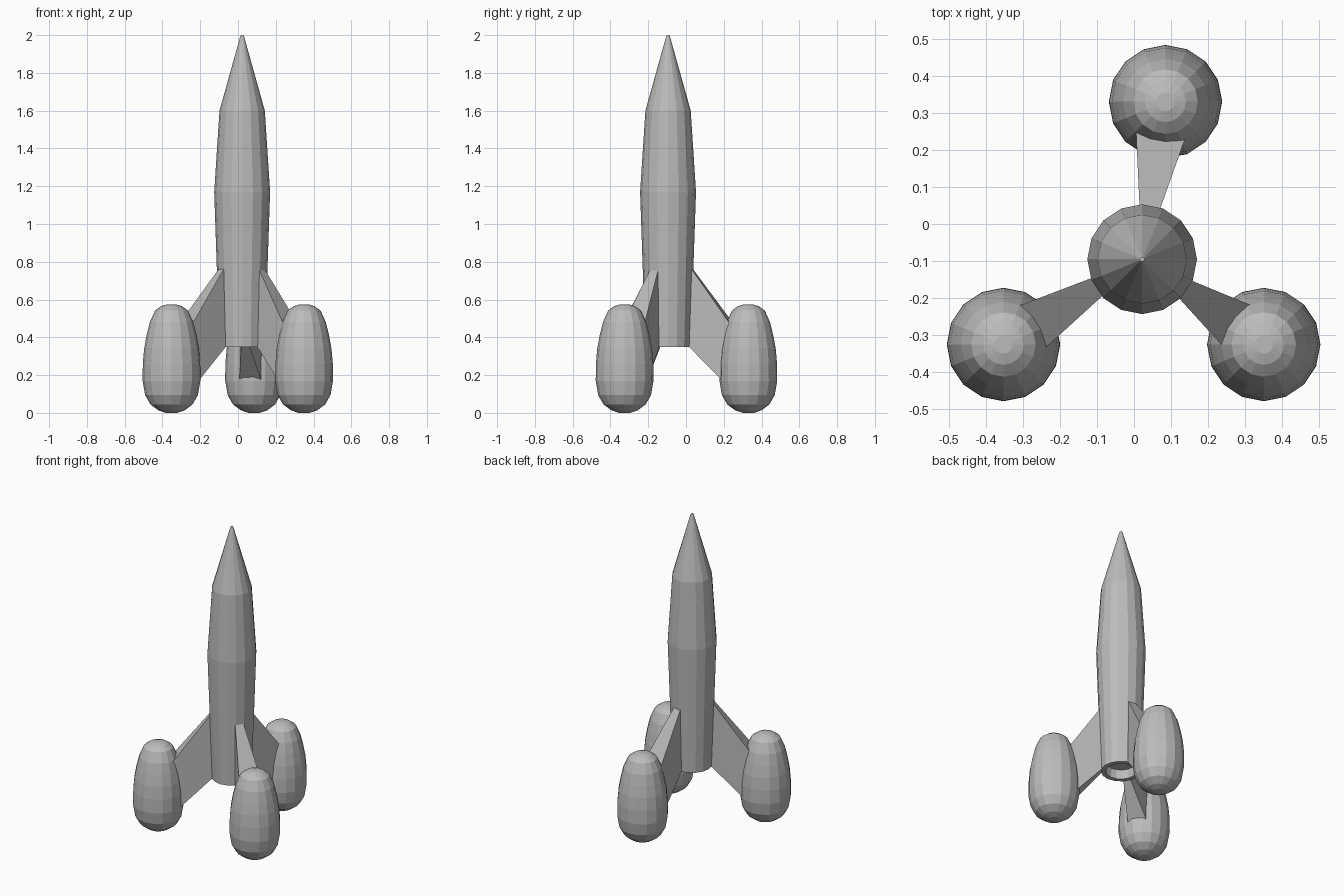
import bpy, bmesh
from math import cos, sin, tau
from mathutils import Vector

cube = bpy.data.objects.get("Cube")
if cube:
    bpy.data.objects.remove(cube, do_unlink=True)

SIDES = 16
AXIS = Vector((0.022, -0.095, 0))

grey = bpy.data.materials.new("plain grey")
grey.use_nodes = True
COLOUR = (0.5, 0.5, 0.5, 1)
grey.diffuse_color = COLOUR
grey.node_tree.nodes["Principled BSDF"].inputs["Base Color"].default_value = COLOUR


def finish(name, bm, location):
    bmesh.ops.recalc_face_normals(bm, faces=bm.faces)
    mesh = bpy.data.meshes.new(name)
    bm.to_mesh(mesh)
    bm.free()
    mesh.materials.append(grey)
    obj = bpy.data.objects.new(name, mesh)
    obj.location = location
    bpy.context.collection.objects.link(obj)
    return obj


def lathe(name, profile, location):
    """Turn (radius, height) points into a closed faceted solid."""
    bm = bmesh.new()
    rings = [[bm.verts.new((r * cos(tau * i / SIDES), r * sin(tau * i / SIDES), z))
              for i in range(SIDES)] for r, z in profile]
    for low, high in zip(rings, rings[1:]):
        for i in range(SIDES):
            j = (i + 1) % SIDES
            bm.faces.new((low[i], low[j], high[j], high[i]))
    bm.faces.new(rings[0])
    bm.faces.new(rings[-1])
    return finish(name, bm, location)


def fin(name, pod):
    """Swept strut that widens from the hull towards its pod."""
    out = (pod - AXIS).normalized()
    side = Vector((-out.y, out.x, 0))
    reach = (pod - AXIS).length - 0.08
    # distance from hull axis, half thickness, lower height, upper height
    sections = [(0.105, 0.021, 0.36, 0.795), (reach, 0.069, 0.12, 0.46)]
    bm = bmesh.new()
    loops = [[bm.verts.new(out * d + side * s * half + Vector((0, 0, z)))
              for s, z in ((-1, low), (1, low), (1, high), (-1, high))]
             for d, half, low, high in sections]
    for i in range(4):
        j = (i + 1) % 4
        bm.faces.new((loops[0][i], loops[0][j], loops[1][j], loops[1][i]))
    for loop in loops:
        bm.faces.new(loop)
    return finish(name, bm, AXIS)


# Hull with pointed nose and recessed exhaust opening
lathe("rocket_hull", [(0.088, 0.41), (0.092, 0.35), (0.12, 0.35), (0.148, 1.17),
                      (0.12, 1.6), (0.011, 1.99), (0.006, 2.0)], AXIS)

# Three rounded landing pods, each joined to the hull by a fin
pod_profile = [(0.03, 0.0), (0.07, 0.014), (0.112, 0.045), (0.14, 0.095),
               (0.153, 0.17), (0.152, 0.26), (0.145, 0.34), (0.132, 0.41),
               (0.115, 0.48), (0.087, 0.542), (0.055, 0.565), (0.025, 0.574)]
pods = {"back": (0.085, 0.33, 0), "front_right": (-0.352, -0.325, 0),
        "front_left": (0.35, -0.325, 0)}
for place, centre in pods.items():
    lathe(place + "_pod", pod_profile, centre)
    fin(place + "_fin", Vector(centre))
